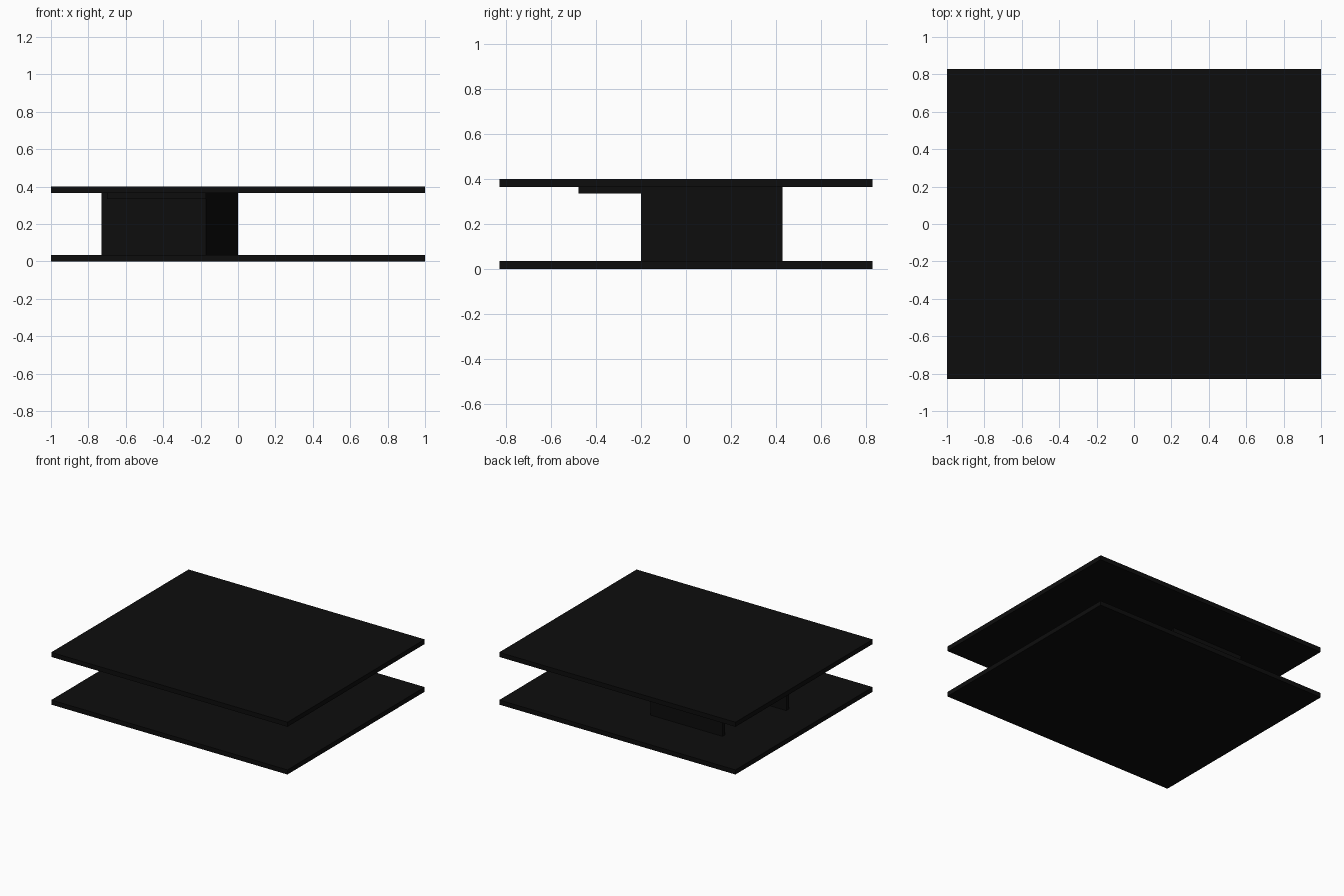
import bpy, bmesh

if "Cube" in bpy.data.objects:
    bpy.data.objects.remove(bpy.data.objects["Cube"])

black = bpy.data.materials.new("black_lacquer")
black.diffuse_color = (0.004, 0.004, 0.004, 1)
black.use_nodes = True
black.node_tree.nodes["Principled BSDF"].inputs["Base Color"].default_value = black.diffuse_color

T = 0.035   # board thickness
H = 0.40    # overall height


def board(name, outline, z0, z1):
    """Extrude a counter-clockwise plan outline from z0 to z1."""
    bm = bmesh.new()
    low = [bm.verts.new((x, y, z0)) for x, y in outline]
    face = bm.faces.new(low)
    new = bmesh.ops.extrude_face_region(bm, geom=[face])["geom"]
    up = [v for v in new if isinstance(v, bmesh.types.BMVert)]
    bmesh.ops.translate(bm, verts=up, vec=(0, 0, z1 - z0))
    bmesh.ops.recalc_face_normals(bm, faces=bm.faces)
    mesh = bpy.data.meshes.new(name)
    bm.to_mesh(mesh)
    bm.free()
    mesh.materials.append(black)
    ob = bpy.data.objects.new(name, mesh)
    bpy.context.collection.objects.link(ob)
    return ob


def rect(x0, x1, y0, y1):
    return [(x0, y0), (x1, y0), (x1, y1), (x0, y1)]


# Two large plates
board("base_plate", rect(-1, 1, -0.83, 0.83), 0, T)
board("top_plate", rect(-1, 1, -0.83, 0.83), H - T, H)

# Upright support between the plates: two panels joined by a slanted one
board("support_panels", [
    (-0.73, -0.20), (-0.17, -0.20), (0.0, 0.43), (-0.61, 0.43),
    (-0.61, 0.40), (-0.04, 0.40), (-0.194, -0.17), (-0.73, -0.17),
], T, H - T)

# Thin shelf hanging under the top plate in front of the support
board("under_shelf", rect(-0.70, -0.17, -0.48, -0.20), H - 2 * T + 0.005, H - T)
